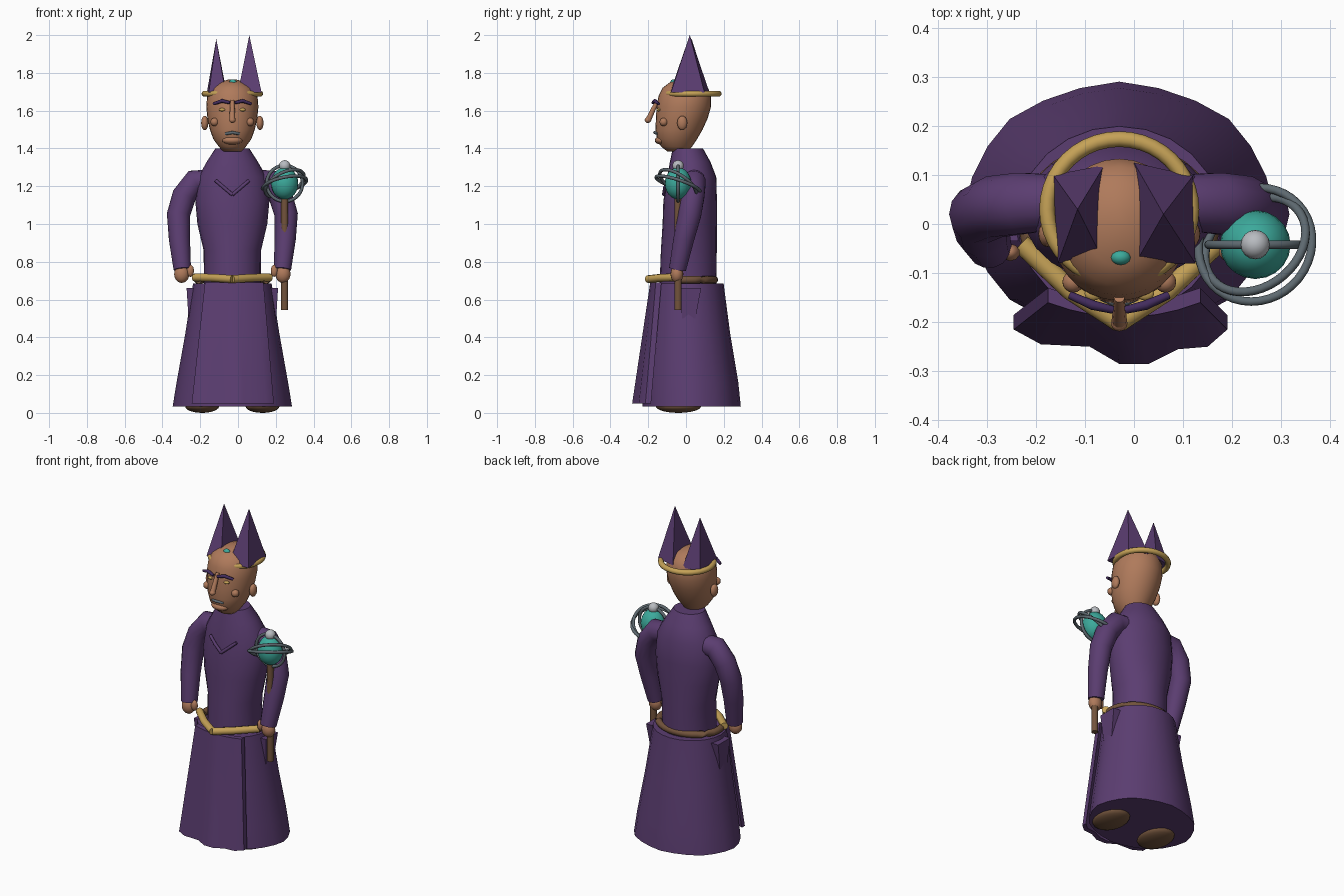
import bpy, bmesh, math
from mathutils import Vector, Euler

if "Cube" in bpy.data.objects:
    bpy.data.objects.remove(bpy.data.objects["Cube"])

CX = -0.03  # symmetry line of the figure


def mat(name, r, g, b):
    m = bpy.data.materials.new(name)
    m.diffuse_color = (r, g, b, 1)
    m.use_nodes = True
    m.node_tree.nodes["Principled BSDF"].inputs["Base Color"].default_value = m.diffuse_color
    return m


PURPLE = mat("robe purple", 0.105, 0.047, 0.165)
DARK = mat("brow purple", 0.055, 0.025, 0.11)
GOLD = mat("gold", 0.56, 0.36, 0.095)
SKIN = mat("skin", 0.43, 0.195, 0.105)
BROWN = mat("brown leather", 0.17, 0.088, 0.045)
TEAL = mat("teal", 0.045, 0.40, 0.33)
GREY = mat("slate grey", 0.11, 0.14, 0.16)
SILVER = mat("silver", 0.48, 0.50, 0.53)


def finish(name, bm, material, smooth=40):
    bmesh.ops.recalc_face_normals(bm, faces=bm.faces)
    me = bpy.data.meshes.new(name)
    bm.to_mesh(me)
    bm.free()
    me.materials.append(material)
    ob = bpy.data.objects.new(name, me)
    bpy.context.collection.objects.link(ob)
    if smooth:
        bpy.ops.object.select_all(action='DESELECT')
        bpy.context.view_layer.objects.active = ob
        ob.select_set(True)
        bpy.ops.object.shade_smooth_by_angle(angle=math.radians(smooth))
    return ob


def skin_rings(bm, rings, closed=False):
    """Bridge rings of points; cap the ends unless the path is closed."""
    vs = [[bm.verts.new(p) for p in r] for r in rings]
    n = len(vs[0])
    pairs = list(zip(vs, vs[1:] + vs[:1])) if closed else list(zip(vs, vs[1:]))
    for a, b in pairs:
        for i in range(n):
            j = (i + 1) % n
            bm.faces.new((a[i], a[j], b[j], b[i]))
    if not closed:
        bm.faces.new(vs[0])
        bm.faces.new(vs[-1])


def loft(name, sections, material, n=24, wave=0.0, smooth=40):
    """Stack of ellipses: (z, cy, rx, ry), centred on the symmetry line."""
    bm, rings = bmesh.new(), []
    for k, (z, cy, rx, ry) in enumerate(sections):
        ring = []
        for i in range(n):
            a = 2 * math.pi * i / n
            s = 1 + wave * (1 - k / (len(sections) - 1)) * math.cos(8 * a)
            ring.append((CX + rx * s * math.cos(a), cy + ry * s * math.sin(a), z))
        rings.append(ring)
    skin_rings(bm, rings)
    return finish(name, bm, material, smooth)


def tube(name, pts, radii, material, n=10):
    """Round tube along a path with a radius per point."""
    bm, rings = bmesh.new(), []
    pts = [Vector(p) for p in pts]
    if not isinstance(radii, (list, tuple)):
        radii = [radii] * len(pts)
    for k, p in enumerate(pts):
        t = (pts[min(k + 1, len(pts) - 1)] - pts[max(k - 1, 0)]).normalized()
        ref = Vector((0, 1, 0)) if abs(t.y) < 0.8 else Vector((0, 0, 1))
        u = t.cross(ref).normalized()
        v = t.cross(u)
        rings.append([p + radii[k] * (u * math.cos(2 * math.pi * i / n) + v * math.sin(2 * math.pi * i / n))
                      for i in range(n)])
    skin_rings(bm, rings)
    return finish(name, bm, material, 50)


def ball(name, loc, size, material, seg=16):
    bm = bmesh.new()
    bmesh.ops.create_uvsphere(bm, u_segments=seg, v_segments=seg // 2 + 2, radius=1)
    for v in bm.verts:
        v.co = Vector((v.co.x * size[0], v.co.y * size[1], v.co.z * size[2])) + Vector(loc)
    return finish(name, bm, material)


def hoop(name, loc, rx, ry, r, material, rot=(0, 0, 0), n=40, m=10):
    bm, rings = bmesh.new(), []
    R = Euler([math.radians(d) for d in rot]).to_matrix()
    for k in range(n):
        a = 2 * math.pi * k / n
        d = Vector((math.cos(a), math.sin(a), 0))
        c = Vector((rx * d.x, ry * d.y, 0))
        rings.append([Vector(loc) + R @ (c + d * r * math.cos(b) + Vector((0, 0, r * math.sin(b))))
                      for b in (2 * math.pi * i / m for i in range(m))])
    skin_rings(bm, rings, True)
    return finish(name, bm, material, 50)


# Robe: flared skirt and torso
loft("skirt", [(0.035, 0.03, 0.312, 0.257), (0.16, 0.025, 0.293, 0.25), (0.42, 0.015, 0.248, 0.218),
               (0.685, 0.007, 0.208, 0.192)], PURPLE, 24, 0.012)
loft("torso", [(0.67, 0.01, 0.150, 0.150), (0.86, 0.015, 0.152, 0.148), (1.0, 0.02, 0.185, 0.144),
               (1.12, 0.022, 0.196, 0.142), (1.25, 0.03, 0.180, 0.130), (1.33, 0.022, 0.135, 0.107),
               (1.40, 0.01, 0.090, 0.080)], PURPLE, 24)

# Hanging front panel with a rippled hem
hem = [(-0.245, -0.215), (-0.19, -0.245), (-0.09, -0.25), (-0.03, -0.285),
       (0.03, -0.285), (0.09, -0.255), (0.15, -0.25), (0.19, -0.215)]
bm, rings = bmesh.new(), []
for k in range(5):
    f = k / 4
    front = []
    for i, (hx, hy) in enumerate(hem):
        tx = -0.175 + 0.31 * i / 7
        ty = -0.19 + 0.03 * ((i - 3.5) / 3.5) ** 2
        front.append(Vector((tx + (hx - tx) * f, ty + (hy - ty) * f, 0.69 - 0.64 * f)))
    rings.append(front + [p + Vector((0, 0.03, 0)) for p in reversed(front)])
skin_rings(bm, rings)
finish("front_panel", bm, PURPLE)

# Paired body parts
for s, side in ((-1, "left"), (1, "right")):
    X = lambda d: CX + s * d
    tube(side + "_sleeve", [(X(0.10), 0.045, 1.235), (X(0.20), 0.042, 1.225), (X(0.255), 0.035, 1.15),
                            (X(0.285), 0.02, 1.05), (X(0.28), -0.012, 0.92), (X(0.265), -0.045, 0.76)],
         [0.055, 0.064, 0.064, 0.062, 0.056, 0.046], PURPLE, 14)
    # Hand: palm and thumb
    ball(side + "_hand", (X(0.268), -0.048, 0.735), (0.04, 0.034, 0.047), SKIN)
    ball(side + "_thumb", (X(0.222), -0.058, 0.752), (0.02, 0.018, 0.032), SKIN, 10)
    ball(side + "_foot", (X(0.16), -0.04, 0.035), (0.09, 0.12, 0.035), BROWN, 20)
    # Tapered hip pocket
    bm = bmesh.new()
    skin_rings(bm, [[(X(x), y, z) for x, y in ((0.18, y0), (w, y0), (w, y1), (0.18, y1))]
                    for z, w, y0, y1 in ((0.50, 0.232, -0.02, 0.05), (0.66, 0.242, -0.035, 0.08))])
    finish(side + "_hip_pocket", bm, PURPLE, 0)
    # Belt front half and chest trim
    tube(side + "_belt_front", [(X(0.20), -0.04, 0.717), (X(0.10), -0.135, 0.715), (X(0), -0.20, 0.708)],
         0.021, GOLD)
    tube(side + "_chest_trim", [(X(0.088), -0.098, 1.23), (X(0.045), -0.112, 1.193), (X(0), -0.118, 1.155)],
         0.009, PURPLE, 8)
    # Face
    ball(side + "_ear", (X(0.146), -0.02, 1.535), (0.019, 0.027, 0.038), SKIN)
    ball(side + "_cheek", (X(0.094), -0.118, 1.54), (0.022, 0.022, 0.022), SKIN)
    ball(side + "_eye", (X(0.053), -0.142, 1.605), (0.018, 0.014, 0.009), GOLD, 12)
    tube(side + "_eyebrow", [(X(0.10), -0.145, 1.636), (X(0.055), -0.165, 1.652), (X(0.013), -0.175, 1.642)],
         [0.008, 0.010, 0.008], DARK, 8)

# Back of the belt
arc = [math.radians(-15 + 210 * i / 20) for i in range(21)]
tube("belt_back", [(CX + 0.185 * math.cos(a), 0.0 + 0.15 * math.sin(a), 0.705) for a in arc], 0.02, BROWN)

# Head: egg with an upright face
loft("head", [(1.385, -0.045, 0.050, 0.055), (1.41, -0.05, 0.072, 0.082), (1.45, -0.047, 0.101, 0.106),
              (1.50, -0.037, 0.119, 0.125), (1.56, -0.022, 0.132, 0.137), (1.62, -0.012, 0.138, 0.144),
              (1.68, -0.006, 0.133, 0.139), (1.72, -0.004, 0.112, 0.121), (1.75, 0.0, 0.073, 0.085),
              (1.765, 0.005, 0.02, 0.025)], SKIN, 28, 0, 60)
ball("chin", (CX, -0.13, 1.443), (0.054, 0.035, 0.023), SKIN)
tube("nose", [(CX, -0.15, 1.652), (CX, -0.172, 1.61), (CX, -0.20, 1.55)], [0.011, 0.013, 0.016], SKIN)
ball("nose_tip", (CX, -0.202, 1.55), (0.017, 0.017, 0.015), SKIN, 12)
tube("mouth", [(CX - 0.036, -0.148, 1.478), (CX, -0.166, 1.484), (CX + 0.036, -0.148, 1.478)], 0.008, GREY, 8)

# Crown: band, gem and two tall pyramids
hoop("crown_band", (CX, 0.03, 1.69), 0.147, 0.143, 0.016, GOLD)
ball("crown_gem", (CX + 0.003, -0.068, 1.748), (0.021, 0.016, 0.018), TEAL, 12)
peaks = {"left": ([(-0.165, 0.10), (-0.06, 0.12), (-0.065, -0.07), (-0.155, -0.08)], (-0.115, 0.03, 1.98)),
         "right": ([(0.0, 0.125), (0.12, 0.098), (0.125, -0.08), (0.0, -0.085)], (0.06, 0.02, 2.0))}
for side, (base, tip) in peaks.items():
    bm = bmesh.new()
    vs = [bm.verts.new((x, y, 1.695)) for x, y in base]
    top = bm.verts.new(tip)
    bm.faces.new(vs)
    for i in range(4):
        bm.faces.new((vs[i], vs[(i + 1) % 4], top))
    finish(side + "_crown_peak", bm, PURPLE, 0)

# Staff with orb, rings and finial
S = (0.247, -0.042)
tube("staff", [(*S, 0.545), (*S, 1.16)], 0.019, BROWN, 12)
ball("orb", (*S, 1.215), (0.072, 0.07, 0.085), TEAL, 20)
ball("orb_finial", (*S, 1.308), (0.03, 0.03, 0.03), SILVER)
hoop("orb_ring_wide", (*S, 1.21), 0.118, 0.122, 0.009, GREY, (-18, -12, 0))
hoop("orb_ring_tilted", (*S, 1.215), 0.112, 0.112, 0.009, GREY, (-38, -15, 20))
hoop("orb_ring_upright", (*S, 1.215), 0.095, 0.095, 0.009, GREY, (90, 0, 0))
